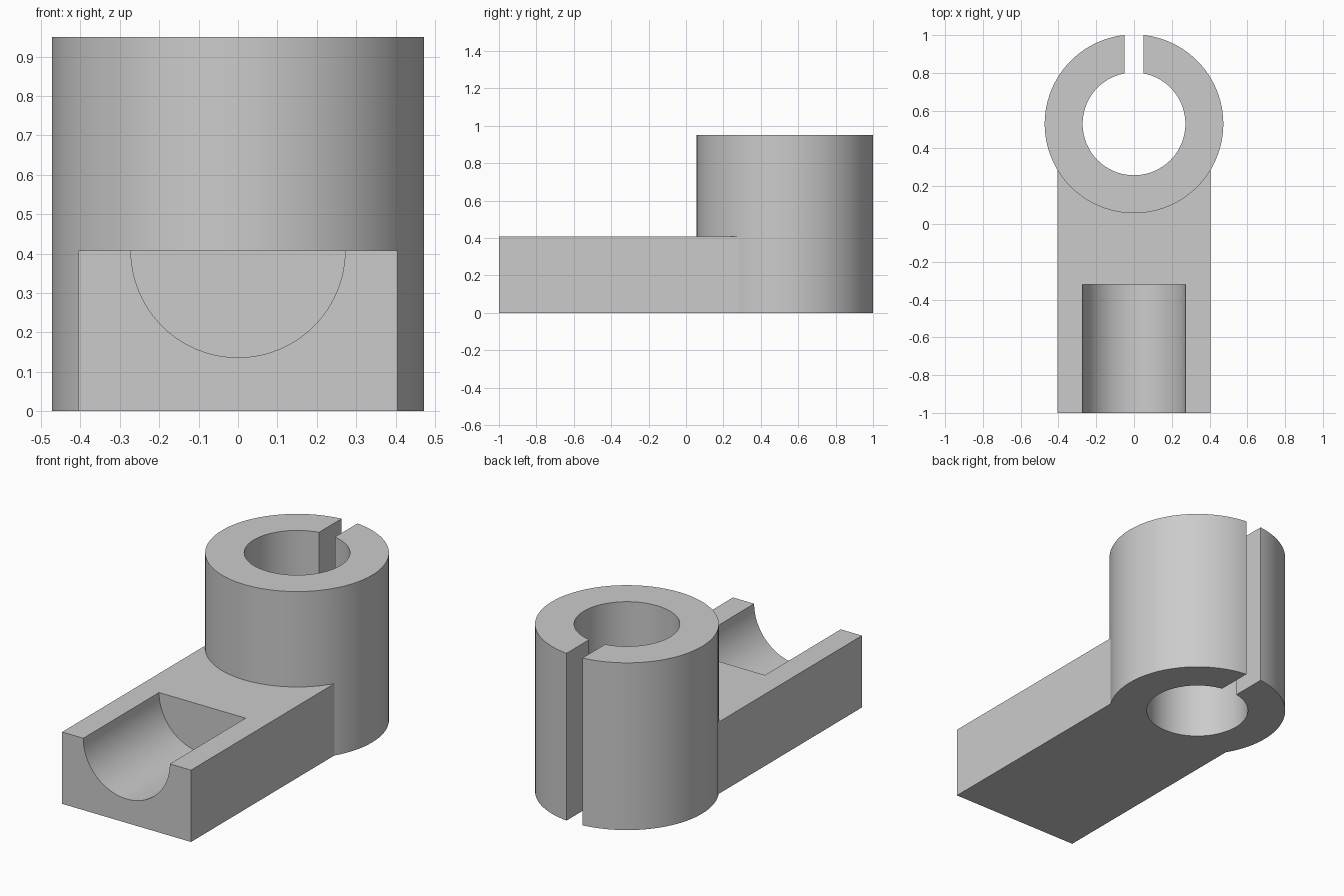
import bpy
import bmesh
import math
from mathutils import Matrix

cube = bpy.data.objects.get("Cube")
if cube:
    bpy.data.objects.remove(cube, do_unlink=True)

# Dimensions
COLLAR_R, BORE_R, COLLAR_H, COLLAR_Y = 0.473, 0.272, 0.95, 0.53
ARM_HALF, ARM_H = 0.405, 0.408
GROOVE_END, SLOT_HALF = -0.32, 0.05
SEGMENTS = 96

grey = bpy.data.materials.new("plain_grey")
grey.use_nodes = True
grey.diffuse_color = (0.6, 0.6, 0.6, 1)
grey.node_tree.nodes["Principled BSDF"].inputs["Base Color"].default_value = (0.6, 0.6, 0.6, 1)


def make_object(name, bm):
    mesh = bpy.data.meshes.new(name)
    bm.to_mesh(mesh)
    bm.free()
    mesh.materials.append(grey)
    obj = bpy.data.objects.new(name, mesh)
    bpy.context.collection.objects.link(obj)
    return obj


def box(name, low, high):
    bm = bmesh.new()
    size = [b - a for a, b in zip(low, high)]
    mid = [(a + b) / 2 for a, b in zip(low, high)]
    bmesh.ops.create_cube(bm, size=1, matrix=Matrix.Translation(mid) @ Matrix.Diagonal((*size, 1)))
    return make_object(name, bm)


def cylinder(name, radius, depth, centre, along_y=False):
    bm = bmesh.new()
    turn = Matrix.Rotation(math.pi / 2 if along_y else 0, 4, "X")
    bmesh.ops.create_cone(bm, cap_ends=True, segments=SEGMENTS, radius1=radius, radius2=radius,
                          depth=depth, matrix=Matrix.Translation(centre) @ turn)
    return make_object(name, bm)


def combine(target, tool, operation):
    """Apply a boolean and discard the tool object."""
    mod = target.modifiers.new(operation.title(), "BOOLEAN")
    mod.operation, mod.solver, mod.object = operation, "EXACT", tool
    bpy.context.view_layer.objects.active = target
    bpy.ops.object.modifier_apply(modifier=mod.name)
    bpy.data.objects.remove(tool, do_unlink=True)


# Arm joined to the upright collar
bracket = box("clamp_bracket", (-ARM_HALF, -1, 0), (ARM_HALF, COLLAR_Y - 0.1, ARM_H))
collar = cylinder("collar", COLLAR_R, COLLAR_H, (0, COLLAR_Y, COLLAR_H / 2))
combine(bracket, collar, "UNION")

# Bore through the collar and clamping slot at the back
combine(bracket, cylinder("bore_cutter", BORE_R, 2, (0, COLLAR_Y, 0.5)), "DIFFERENCE")
combine(bracket, box("slot_cutter", (-SLOT_HALF, COLLAR_Y, -0.2), (SLOT_HALF, 1.2, 1.2)), "DIFFERENCE")

# Half-round cradle in the front of the arm
groove_start = -1.2
groove = cylinder("groove_cutter", BORE_R, GROOVE_END - groove_start,
                  (0, (GROOVE_END + groove_start) / 2, ARM_H), along_y=True)
combine(bracket, groove, "DIFFERENCE")

# Smooth curved walls, crisp edges
bpy.ops.object.select_all(action="DESELECT")
bracket.select_set(True)
bpy.context.view_layer.objects.active = bracket
bpy.ops.object.shade_smooth_by_angle(angle=math.radians(25))
